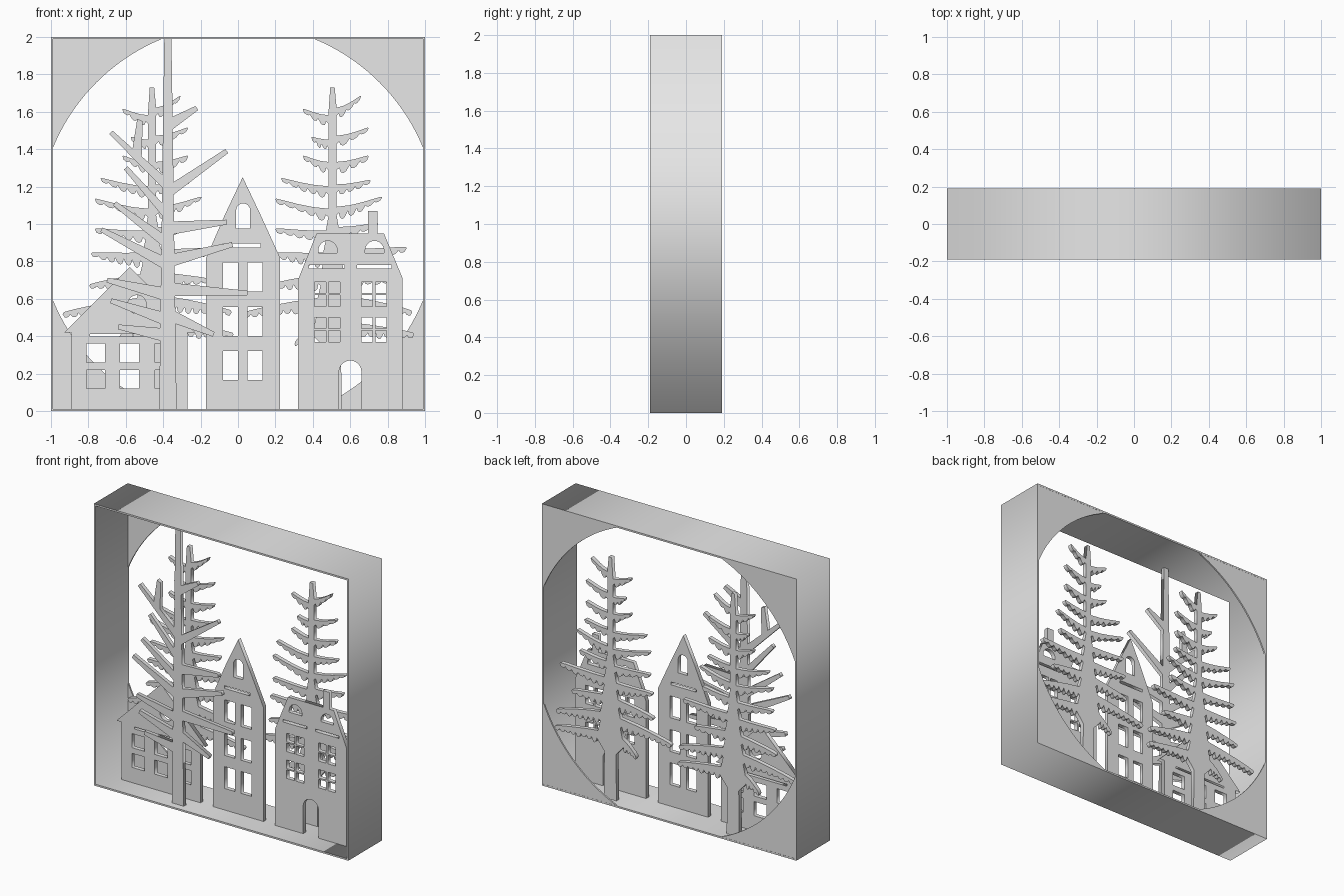
import bpy, bmesh, math, random
from mathutils import Matrix

random.seed(4)
if "Cube" in bpy.data.objects:
    bpy.data.objects.remove(bpy.data.objects["Cube"])

grey = bpy.data.materials.new("plain grey")
grey.use_nodes = True
grey.diffuse_color = (0.8, 0.8, 0.8, 1)
grey.node_tree.nodes["Principled BSDF"].inputs["Base Color"].default_value = (0.8, 0.8, 0.8, 1)


def cutout(name, loops, y0, y1):
    """Flat sheet in the xz plane: first loop is the outline, the rest are holes."""
    cu = bpy.data.curves.new(name + "_profile", "CURVE")
    cu.dimensions, cu.fill_mode = "2D", "BOTH"
    cu.extrude = (y1 - y0) / 2
    for pts in loops:
        sp = cu.splines.new("POLY")
        sp.points.add(len(pts) - 1)
        for p, (x, z) in zip(sp.points, pts):
            p.co = (x, z, 0, 1)
        sp.use_cyclic_u = True
    tmp = bpy.data.objects.new(name + "_profile", cu)
    bpy.context.collection.objects.link(tmp)
    bpy.context.view_layer.update()
    me = bpy.data.meshes.new_from_object(tmp.evaluated_get(bpy.context.evaluated_depsgraph_get()))
    bpy.data.objects.remove(tmp)
    bpy.data.curves.remove(cu)
    me.transform(Matrix.Translation((0, (y0 + y1) / 2, 0)) @ Matrix.Rotation(math.pi / 2, 4, "X"))
    bm = bmesh.new()
    bm.from_mesh(me)
    bmesh.ops.remove_doubles(bm, verts=bm.verts, dist=1e-5)
    bmesh.ops.recalc_face_normals(bm, faces=bm.faces)
    bm.to_mesh(me)
    bm.free()
    me.name = name
    me.materials.clear()
    me.materials.append(grey)
    ob = bpy.data.objects.new(name, me)
    bpy.context.collection.objects.link(ob)
    return ob


def rect(x0, x1, z0, z1):
    return [(x0, z0), (x1, z0), (x1, z1), (x0, z1)]


def arc(cx, cz, r, a0, a1, n):
    return [(cx + r * math.cos(math.radians(a0 + (a1 - a0) * i / n)),
             cz + r * math.sin(math.radians(a0 + (a1 - a0) * i / n))) for i in range(n + 1)]


def arch(x0, x1, z0, z1):
    r = (x1 - x0) / 2
    return [(x0, z0), (x1, z0)] + arc((x0 + x1) / 2, z1 - r, r, 0, 180, 12)


def windows(columns, rows, w, h):
    return [rect(x, x + w, z, z + h) for x in columns for z in rows]


# Box frame and back panel with a clipped round opening
cutout("box_frame", [rect(-1, 1, 0, 2), rect(-0.988, 0.988, 0.012, 1.988)], -0.19, 0.19)
clamp = lambda v: max(-0.989, min(0.989, v))
opening = [(clamp(x), 1 + clamp(z)) for x, z in arc(0, 0, 1.07, 0, 360, 144)[:-1]]
opening = [p for i, p in enumerate(opening) if p != opening[i - 1]]
cutout("back_panel", [rect(-0.995, 0.995, 0.005, 1.995), opening], 0.178, 0.189)

FLOOR = 0.008
HOUSE = (-0.035, -0.005)

# Small gabled house
cutout("left_house", [
    [(-0.89, FLOOR), (-0.27, FLOOR), (-0.27, 0.42), (-0.23, 0.42), (-0.58, 0.77), (-0.93, 0.42), (-0.89, 0.42)],
    rect(-0.79, -0.37, 0.398, 0.412),
    arc(-0.54, 0.57, 0.05, 0, 345, 23),
    *windows((-0.81, -0.63, -0.445), (0.12, 0.26), 0.1, 0.1)], *HOUSE)

# Tall gabled house
cutout("middle_house", [
    [(-0.17, FLOOR), (0.225, FLOOR), (0.225, 0.82), (0.12, 1.05), (0.025, 1.25), (-0.07, 1.05), (-0.17, 0.82)],
    arch(-0.01, 0.065, 0.975, 1.11),
    rect(-0.08, 0.12, 0.875, 0.895),
    *windows((-0.08, 0.05), (0.165, 0.4, 0.64), 0.08, 0.155)], *HOUSE)

# Mansard house with chimney, paned windows and arched doorway
door = [(0.54, FLOOR)] + arc(0.6, 0.21, 0.06, 180, 0, 12) + [(0.66, FLOOR)]
cutout("right_house", [
    [(0.32, FLOOR)] + door + [(0.88, FLOOR), (0.88, 0.71), (0.78, 0.95), (0.745, 0.95), (0.745, 1.07),
                              (0.695, 1.07), (0.695, 0.95), (0.42, 0.95), (0.32, 0.7)],
    arch(0.43, 0.53, 0.845, 0.91), arch(0.68, 0.78, 0.845, 0.91),
    rect(0.38, 0.57, 0.763, 0.78), rect(0.635, 0.82, 0.763, 0.78),
    *windows((0.41, 0.485, 0.66, 0.735), (0.37, 0.44, 0.56, 0.63), 0.06, 0.06)], -0.04, -0.01)


# Pine trees: one outline with ragged branches (reach, tip height, root height)
def pine_side(tiers):
    pts = []
    for reach, tip, root in tiers:
        low = max(0, 1.05 - root)
        core = 0.022 + 0.12 * low
        half = 0.022 + 0.025 * min(low, 0.5)
        n = max(3, round(reach / 0.055))

        def edge(f, off):
            return (core + f * (reach - core), root + (tip - root) * f ** 1.4 + off * (1 - 0.65 * f))

        pts += [edge(f, half) for f in (0, 0.3, 0.6, 0.85)]
        pts += [edge(1, half * 0.8), edge(1.02, 0)]
        for i in range(n, 0, -1):
            drip = random.uniform(0.012, 0.034)
            pts += [edge((i - 0.08) / n, -half - drip * 0.8), edge((i - 0.35) / n, -half - drip),
                    edge((i - 0.6) / n, -half - drip * 0.6), edge((i - 0.75) / n, -half * 0.6)]
        pts.append(edge(0, -half))
    return pts


right_tiers = [(0.15, 1.68, 1.60), (0.19, 1.51, 1.45), (0.19, 1.36, 1.31), (0.20, 1.23, 1.19), (0.26, 1.14, 1.07),
               (0.24, 1.0, 0.96), (0.39, 0.87, 0.84), (0.3, 0.70, 0.71), (0.42, 0.53, 0.58), (0.43, 0.41, 0.44)]
left_tiers = [(0.155, 1.61, 1.56), (0.11, 1.46, 1.43), (0.155, 1.36, 1.31), (0.27, 1.24, 1.18), (0.3, 1.13, 1.06),
              (0.3, 0.97, 0.94), (0.32, 0.84, 0.82), (0.33, 0.67, 0.70), (0.47, 0.52, 0.57), (0.2, 0.36, 0.43)]
pine = [(0.012, 1.73)] + pine_side(right_tiers) + [(0.045, 0.34), (0.05, FLOOR), (-0.05, FLOOR), (-0.045, 0.34)]
pine += [(-x, z) for x, z in reversed(pine_side(left_tiers))] + [(-0.012, 1.73)]
for name, cx in (("left_pine", -0.46), ("right_pine", 0.505)):
    cutout(name, [[(x + cx, z) for x, z in pine]], 0.1, 0.13)


# Bare tree: tapered trunk with straight branches (root height, tip x, tip height, has twig)
def trunk_edge(z, side):
    return -0.375 + side * (0.047 - 0.014 * z)


def branches(limbs, side):
    pts = []
    for root, tx, tz, twig in limbs:
        x0 = trunk_edge(root, side)
        dx, dz = tx - x0, tz - root
        length = math.hypot(dx, dz)
        ux, uz = dx / length, dz / length
        nx, nz = (-uz, ux) if side > 0 else (uz, -ux)

        def at(f, off):
            return (x0 + dx * f + nx * off, root + dz * f + nz * off)

        upper = [at(1, 0.013), (trunk_edge(root, side), root + 0.034)]
        if twig:
            upper[1:1] = [at(0.62, 0.017), at(0.86, 0.15), at(0.78, 0.16), at(0.45, 0.02)]
        pts += [(trunk_edge(root, side), root - 0.034), at(1, -0.013)] + upper
    return pts


left_limbs = [(0.41, -0.64, 0.45, 0), (0.5, -0.68, 0.59, 0), (0.63, -0.7, 0.7, 0), (0.8, -0.73, 0.97, 0),
              (0.92, -0.66, 1.11, 0), (1.08, -0.6, 1.3, 0), (1.23, -0.68, 1.49, 1)]
right_limbs = [(0.5, -0.13, 0.41, 0), (0.65, 0.05, 0.63, 0), (0.81, -0.03, 0.89, 0), (0.98, -0.06, 1.01, 0),
               (1.19, -0.06, 1.39, 0), (1.54, -0.22, 1.62, 0)]
bare = [(trunk_edge(0, -1), FLOOR), (trunk_edge(0, 1), FLOOR)] + branches(right_limbs, 1)
bare += [(trunk_edge(2, 1), 1.99), (trunk_edge(2, -1), 1.99)] + branches(left_limbs, -1)[::-1]
cutout("bare_tree", [bare], -0.14, -0.112)
